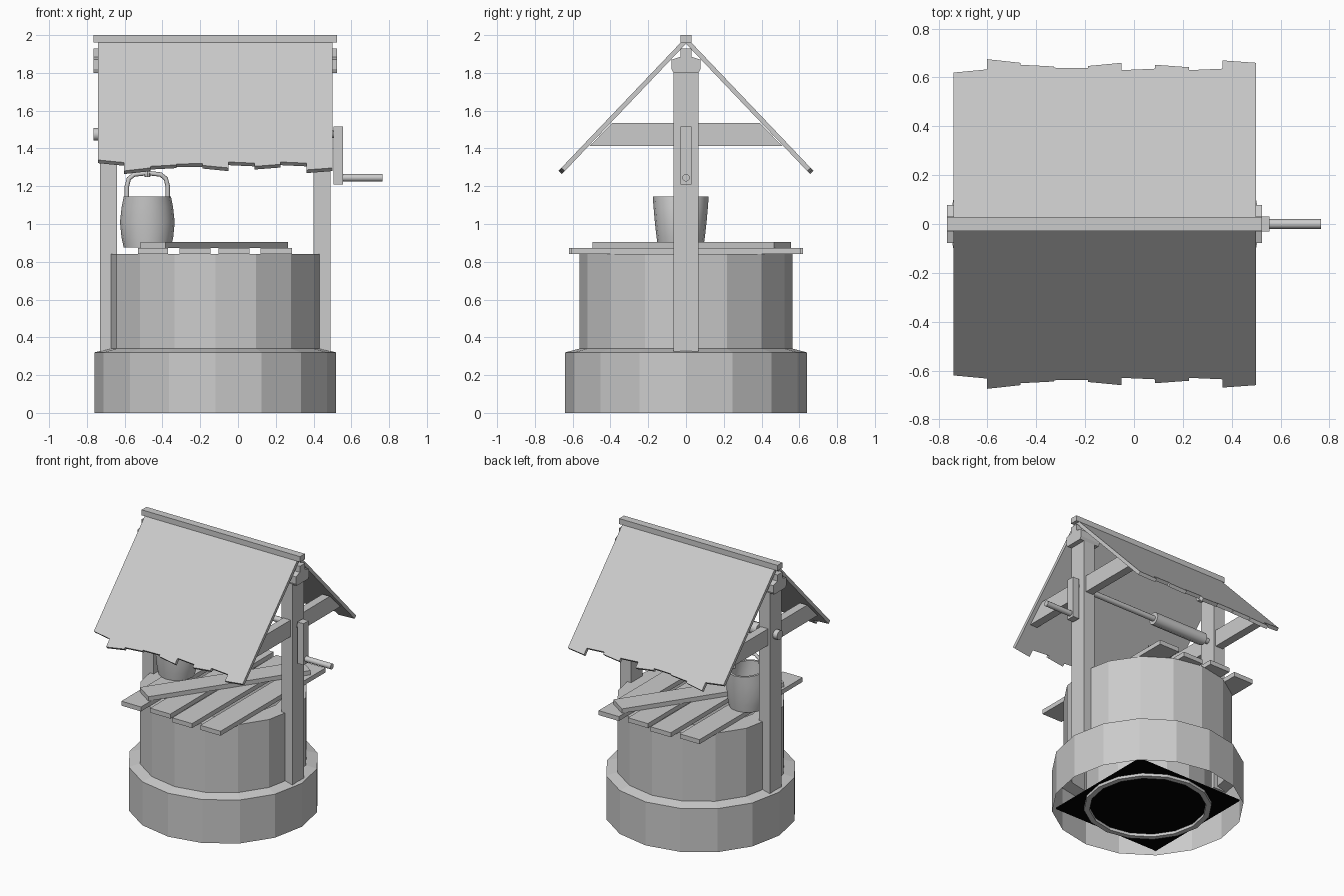
import bpy, bmesh, math
from mathutils import Vector, Matrix

if "Cube" in bpy.data.objects:
    bpy.data.objects.remove(bpy.data.objects["Cube"])

CX = -0.12  # well centre in x


def finish(name, bm, smooth=False):
    me = bpy.data.meshes.new(name)
    bm.to_mesh(me)
    bm.free()
    ob = bpy.data.objects.new(name, me)
    bpy.context.collection.objects.link(ob)
    if smooth:
        bpy.ops.object.select_all(action='DESELECT')
        ob.select_set(True)
        bpy.context.view_layer.objects.active = ob
        bpy.ops.object.shade_smooth_by_angle(angle=math.radians(50))
    return ob


def prism(name, pts, move):
    """Extrude a closed 3D outline along the vector move."""
    bm = bmesh.new()
    face = bm.faces.new([bm.verts.new(p) for p in pts])
    new = bmesh.ops.extrude_face_region(bm, geom=[face])['geom']
    bmesh.ops.translate(bm, vec=Vector(move), verts=[v for v in new if isinstance(v, bmesh.types.BMVert)])
    bmesh.ops.recalc_face_normals(bm, faces=bm.faces)
    return finish(name, bm)


def box(name, x0, x1, y0, y1, z0, z1, turn=0):
    bm = bmesh.new()
    c = Vector(((x0 + x1) / 2, (y0 + y1) / 2, (z0 + z1) / 2))
    m = Matrix.Translation(c) @ Matrix.Rotation(turn, 4, 'Z') @ Matrix.Diagonal((x1 - x0, y1 - y0, z1 - z0, 1))
    bmesh.ops.create_cube(bm, size=1, matrix=m)
    return finish(name, bm)


def loft(name, cx, cy, rings, n, cap=False, smooth=False):
    """Join elliptical rings given as (rx, ry, z)."""
    bm = bmesh.new()
    loops = [[bm.verts.new((cx + rx * math.cos(2 * math.pi * k / n),
                            cy + ry * math.sin(2 * math.pi * k / n), z)) for k in range(n)]
             for rx, ry, z in rings]
    for a, b in zip(loops, loops[1:]):
        for k in range(n):
            j = (k + 1) % n
            bm.faces.new((a[k], a[j], b[j], b[k]))
    if cap:
        bm.faces.new(loops[0][::-1])
        bm.faces.new(loops[-1])
        bmesh.ops.recalc_face_normals(bm, faces=bm.faces)
    return finish(name, bm, smooth)


def rod(name, x0, x1, z, r, n=12, r2=None):
    bm = bmesh.new()
    m = Matrix.Translation(((x0 + x1) / 2, 0, z)) @ Matrix.Rotation(math.pi / 2, 4, 'Y')
    bmesh.ops.create_cone(bm, cap_ends=True, segments=n, radius1=r, radius2=r2 or r, depth=x1 - x0, matrix=m)
    return finish(name, bm, True)


# stone wall: stepped 16-sided shell, open underneath, with inner shaft
wall = [(.64, 0), (.64, .32), (.565, .34), (.565, .84), (.427, .84), (.427, 0), (.39, 0), (.39, .03)]
loft("stone_wall", CX, 0, [(r, r, z) for r, z in wall], 16)

# dark square floor of the shaft
floor = box("shaft_floor", CX - .435, CX + .435, -.435, .435, .02, .03)
dark = bpy.data.materials.new("dark")
dark.diffuse_color = (0, 0, 0, 1)
dark.use_nodes = True
dark.node_tree.nodes["Principled BSDF"].inputs["Base Color"].default_value = dark.diffuse_color
floor.data.materials.append(dark)

# posts, caps and cross beams, one set per side
for side, s in (("left", -1), ("right", 1)):
    x = CX + s * .565
    box(side + "_post", x - .045, x + .045, -.067, .067, .32, 1.81)
    cap = [(-.067, 1.80), (-.077, 1.82), (-.077, 1.87), (-.03, 1.885), (-.03, 1.93)]
    cap += [(-y, z) for y, z in reversed(cap)]
    prism(side + "_post_cap", [(x - .08, y, z) for y, z in cap], (.16, 0, 0))
    beam = [(-.51, 1.413), (.51, 1.413), (.39, 1.535), (-.39, 1.535)]
    prism(side + "_cross_beam", [(x - .03, y, z) for y, z in beam], (.06, 0, 0))

# roof slopes with ragged board ends at the eaves
eaves = [(.62, .633), (.675, .66), (.652, .645), (.64, .638), (.647, .66),
         (.63, .636), (.652, .642), (.63, .636), (.67, .66)]
w = 1.24 / len(eaves)
slope = 1.05
for side, s in (("front", -1), ("back", 1)):
    ys = [(-.74, .0), (.50, .0)]
    for i in reversed(range(len(eaves))):
        ys += [(-.74 + (i + 1) * w, eaves[i][1]), (-.74 + i * w, eaves[i][0])]
    pts = [(x, s * y, 1.99 - slope * y) for x, y in ys]
    prism(side + "_roof", pts, (0, -s * .018, -.017))

# ridge beam
box("ridge_beam", -.765, .525, -.028, .028, 1.96, 2.0)

# winch: axle, drum, crank arm and handle
rod("axle", -.765, .53, 1.475, .02)
rod("axle_end", -.765, -.72, 1.475, .034)
rod("winch_drum", -.60, -.17, 1.475, .045, 8)
box("crank_arm", .505, .555, -.03, .03, 1.21, 1.515)
rod("crank_handle", .55, .765, 1.245, .02)

# plank lid with a diagonal plank on top
for i, (x0, x1, y0, y1) in enumerate([(-.53, -.37, -.60, .60), (-.31, -.145, -.58, .62),
                                      (-.102, .06, -.62, .59), (.12, .285, -.61, .61)]):
    box(f"lid_plank_{i + 1}", x0, x1, y0, y1, .84, .873)
box("diagonal_plank", CX - .585, CX + .575, -.05, .11, .873, .905, math.radians(56))

# bucket: bulged open shell with inner wall and bottom
bx, by = -.48, -.028
loft("bucket", bx, by, [(.001, .001, .875), (.125, .12, .875), (.137, .128, .93), (.145, .137, 1.01),
                        (.136, .144, 1.09), (.125, .148, 1.145), (.108, .13, 1.145), (.122, .12, 1.02),
                        (.108, .104, .90), (.001, .001, .90)], 16, smooth=True)

# bucket handle and its grip ring
cu = bpy.data.curves.new("bucket_handle", 'CURVE')
cu.dimensions = '3D'
cu.bevel_depth = .012
cu.bevel_resolution = 1
sp = cu.splines.new('POLY')
path = [(-.108, 1.12), (-.108, 1.2), (-.098, 1.24), (-.07, 1.262), (0, 1.27)]
path += [(-x, z) for x, z in reversed(path[:-1])]
sp.points.add(len(path) - 1)
for p, (x, z) in zip(sp.points, path):
    p.co = (bx + x, by, z, 1)
bpy.context.collection.objects.link(bpy.data.objects.new("bucket_handle", cu))
loft("handle_knot", bx, by, [(.015, .015, 1.25), (.018, .018, 1.268), (.012, .012, 1.288)], 8, cap=True)
